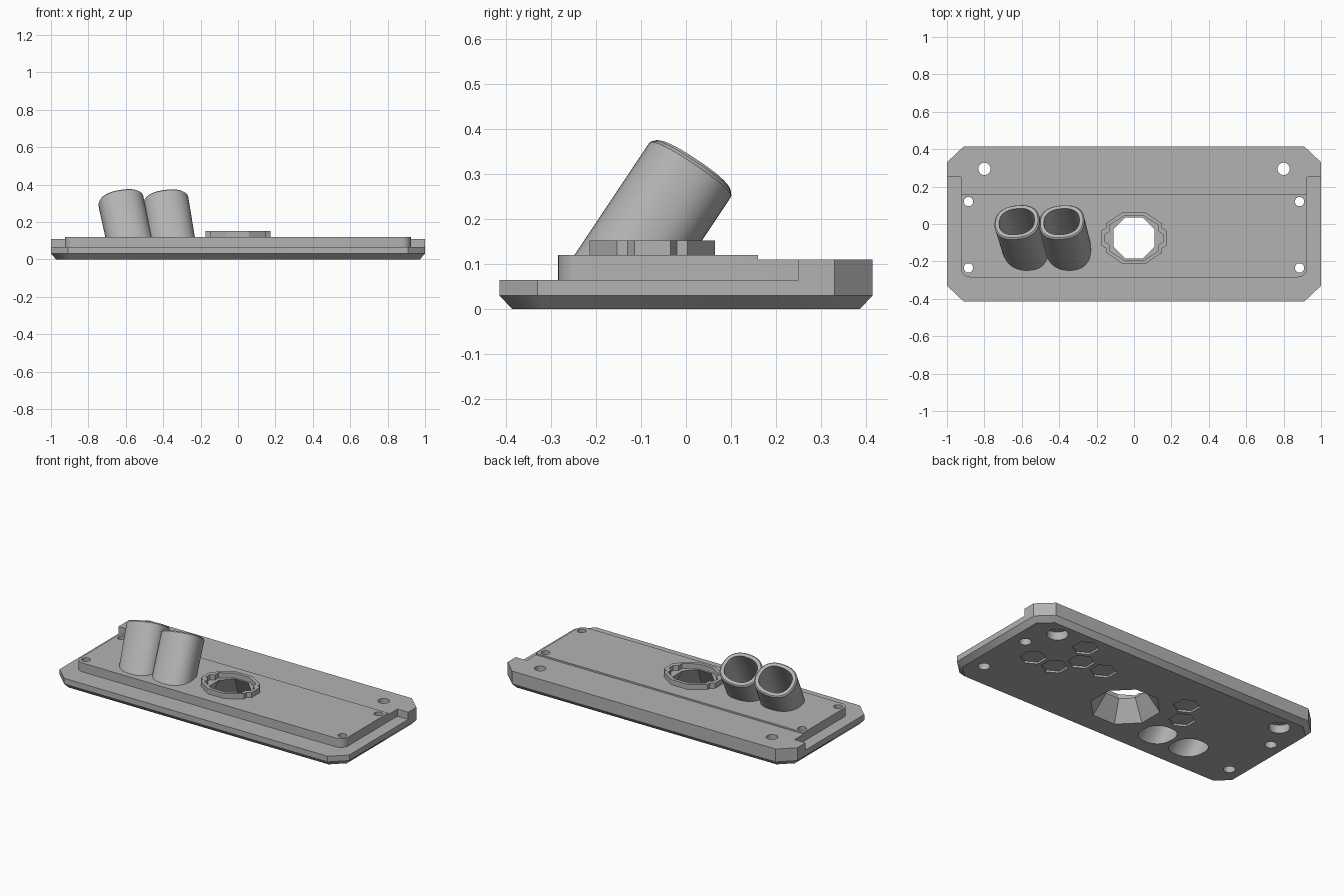
import bpy, bmesh
from math import sin, cos, pi, copysign
from mathutils import Vector

if "Cube" in bpy.data.objects:
    bpy.data.objects.remove(bpy.data.objects["Cube"], do_unlink=True)

grey = bpy.data.materials.new("plain_grey")
grey.use_nodes = True
COLOUR = (0.45, 0.45, 0.45, 1)
grey.diffuse_color = COLOUR
grey.node_tree.nodes["Principled BSDF"].inputs["Base Color"].default_value = COLOUR


def loft(name, rings):
    """Closed solid through rings of equal point count."""
    bm = bmesh.new()
    loops = [[bm.verts.new(p) for p in ring] for ring in rings]
    n = len(loops[0])
    for a, b in zip(loops, loops[1:]):
        for i in range(n):
            j = (i + 1) % n
            bm.faces.new((a[i], a[j], b[j], b[i]))
    bm.faces.new(loops[0][::-1])
    bm.faces.new(loops[-1])
    bmesh.ops.recalc_face_normals(bm, faces=bm.faces)
    mesh = bpy.data.meshes.new(name)
    bm.to_mesh(mesh)
    bm.free()
    mesh.materials.append(grey)
    ob = bpy.data.objects.new(name, mesh)
    bpy.context.collection.objects.link(ob)
    return ob


def flat(outline, z):
    return [(x, y, z) for x, y in outline]


def prism(name, outline, z0, z1):
    return loft(name, [flat(outline, z0), flat(outline, z1)])


def ngon(cx, cy, r, n, turn=0.0):
    return [(cx + r * cos(turn + 2 * pi * i / n), cy + r * sin(turn + 2 * pi * i / n))
            for i in range(n)]


def rect(x0, x1, y0, y1):
    return [(x0, y0), (x1, y0), (x1, y1), (x0, y1)]


def cut(ob, cutters):
    bpy.context.view_layer.objects.active = ob
    for c in cutters:
        mod = ob.modifiers.new("cut", 'BOOLEAN')
        mod.operation, mod.solver, mod.object = 'DIFFERENCE', 'EXACT', c
        bpy.ops.object.modifier_apply(modifier=mod.name)


def smooth(ob):
    bpy.ops.object.select_all(action='DESELECT')
    ob.select_set(True)
    bpy.context.view_layer.objects.active = ob
    bpy.ops.object.shade_smooth_by_angle(angle=0.6)


def octagon(inset):
    X, Y, c, d = 1 - inset, 0.415 - inset, 0.91 - inset / 2, 0.33 - inset / 2
    return [(-c, -Y), (c, -Y), (X, -d), (X, d), (c, Y), (-c, Y), (-X, d), (-X, -d)]


# Base plate with chamfered underside
plate = loft("base_plate", [flat(octagon(0.028), 0), flat(octagon(0), 0.03),
                            flat(octagon(0), 0.12)])

# Lowered border around the front and sides, with rounded inner corners
W, F, B, R = 0.925, -0.285, 0.25, 0.05
arc = [(W - R + R * cos(a), F + R - R * sin(a)) for a in (i * pi / 12 for i in range(7))]
inner = [(W, B)] + arc + [(-x, y) for x, y in arc[::-1]] + [(-W, B)]
border = prism("border_cutter", [(-1.1, B), (-1.1, -0.6), (1.1, -0.6), (1.1, B)] + inner,
               0.065, 0.2)
rear_step = prism("rear_step_cutter", rect(-1.1, 1.1, 0.16, 0.6), 0.11, 0.2)
cutters = [border, rear_step]

# Screw holes, the rear ones counterbored from below
for s in (-1, 1):
    cutters.append(prism("rear_hole_cutter", ngon(s * 0.8, 0.295, 0.033, 24), -0.1, 0.2))
    cutters.append(prism("counterbore_cutter", ngon(s * 0.8, 0.295, 0.06, 24), -0.1, 0.05))
    for y in (0.12, -0.235):
        cutters.append(loft("small_hole_cutter",
                            [flat(ngon(s * 0.885, y, r, 24), z)
                             for r, z in ((0.034, -0.05), (0.034, 0.02), (0.025, 0.04), (0.025, 0.2))]))

# Shallow hexagon pockets underneath
for x, y in ((0.74, 0.014), (0.585, 0.014), (0.505, 0.148), (0.345, 0.148),
             (0.585, 0.28), (-0.255, 0.148), (-0.335, 0.014)):
    cutters.append(prism("hexagon_cutter", ngon(x, y, 0.075, 6, pi / 6), -0.1, 0.012))

# Window flaring out towards the underside
CY = -0.075
window = loft("window_cutter", [flat(ngon(0, CY, r, 8, pi / 8), z)
                                for r, z in ((0.2135, -0.02), (0.119, 0.12), (0.119, 0.3))])
cutters.append(window)


# Raised collar with side ears round the window
def collar_outline(t):
    a, k, e, h = 0.14 - t, (0.14 - t) * 0.4142, 0.175 - t, 0.055 - t
    m = 0.15 - t
    right = [(k, -a), (m, -k - 0.02), (m, -h), (e, -h + 0.015), (e, h - 0.015),
             (m, h), (m, k + 0.02), (k, a)]
    return [(x, y + CY) for x, y in right + [(-x, y) for x, y in right[::-1]]]


collar = prism("window_collar", collar_outline(0), 0.115, 0.152)
cut(collar, [prism("collar_cutter", collar_outline(0.02), 0.1, 0.2)])


# Two leaning hollow tubes whose bores run through the plate
def section(centre, axis, scale_w, scale_h, n=48):
    u = (Vector((1, 0, 0)) - axis * axis.x).normalized()
    v = axis.cross(u)
    pts = []
    for i in range(n):
        c, s = cos(2 * pi * i / n), sin(2 * pi * i / n)
        pts.append(centre + u * scale_w * copysign(abs(c) ** 0.85, c)
                   + v * scale_h * copysign(abs(s) ** 0.85, s))
    return pts


def to_height(ring, axis, z):
    return [p + axis * ((z - p.z) / axis.z) for p in ring]


tubes = []
for name, x, lean in (("right_tube", -0.627, -0.22), ("left_tube", -0.387, -0.165)):
    axis = Vector((lean, 0.667, 1)).normalized()
    top = Vector((x, 0.013, 0.315))
    body = section(top - axis * 0.008, axis, 0.122, 0.109)
    rim = section(top, axis, 0.115, 0.102)
    tube = loft(name, [to_height(body, axis, 0.06), body, rim])
    hole = section(top + axis * 0.05, axis, 0.096, 0.083)
    bore = loft(name + "_bore_cutter", [to_height(hole, axis, -0.05), hole])
    cut(tube, [bore])
    cutters.append(bore)
    tubes.append(tube)

cut(plate, cutters)
for ob in [plate] + tubes:
    smooth(ob)

# Cutters are no longer needed once applied
for ob in list(bpy.context.collection.objects):
    if ob.name.split(".")[0].endswith("_cutter"):
        bpy.data.objects.remove(ob, do_unlink=True)
